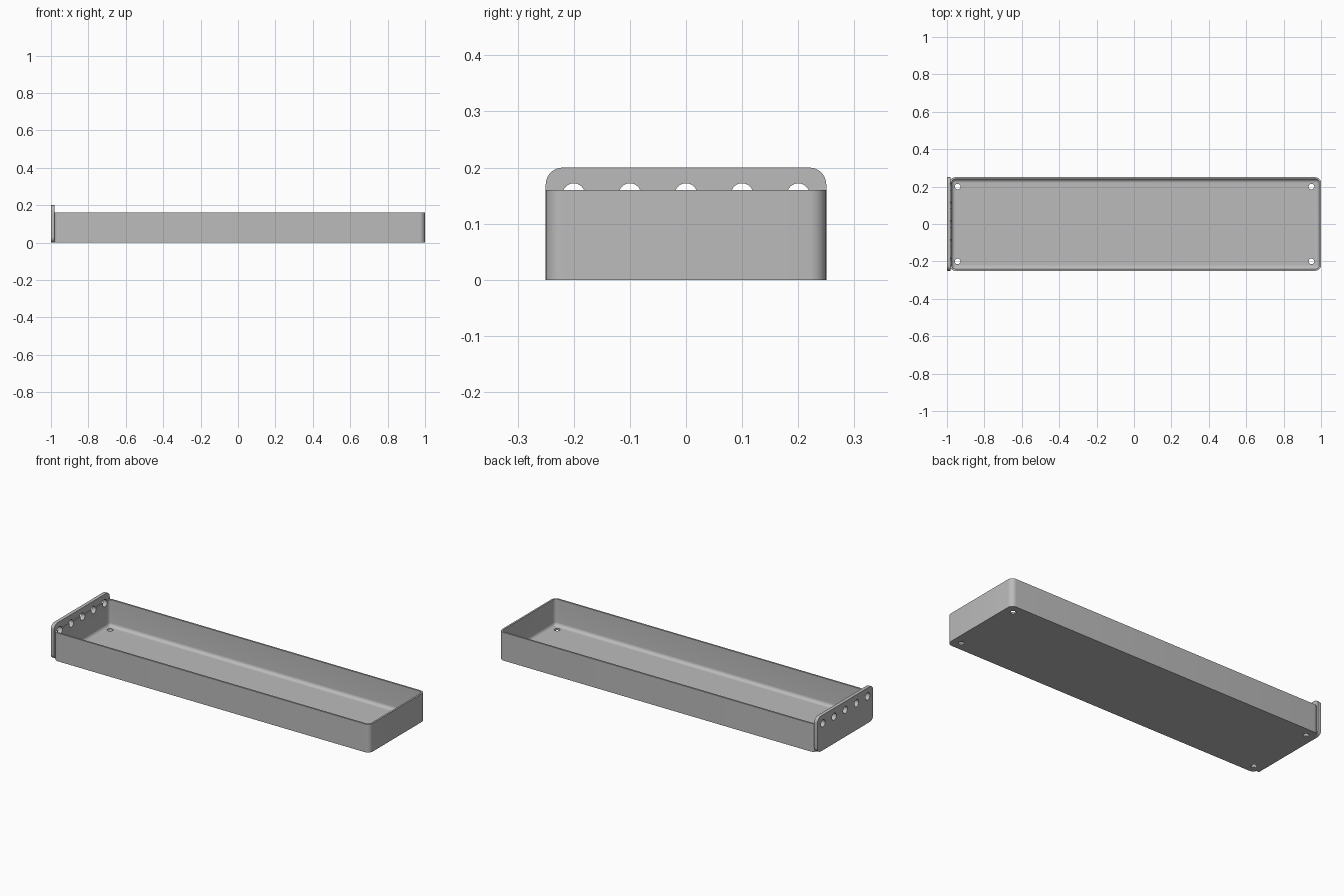
import bpy, bmesh
from math import sin, cos, pi, radians
from mathutils import Matrix

if "Cube" in bpy.data.objects:
    bpy.data.objects.remove(bpy.data.objects["Cube"])

grey = bpy.data.materials.new("plain grey")
grey.use_nodes = True
GREY = (0.5, 0.5, 0.5, 1)
grey.diffuse_color = GREY
grey.node_tree.nodes["Principled BSDF"].inputs["Base Color"].default_value = GREY


def rounded_rect(u0, u1, v0, v1, r, steps=8):
    corners = [(u1 - r, v1 - r), (u0 + r, v1 - r), (u0 + r, v0 + r), (u1 - r, v0 + r)]
    return [(cu + r * cos((q + i / steps) * pi / 2), cv + r * sin((q + i / steps) * pi / 2))
            for q, (cu, cv) in enumerate(corners) for i in range(steps + 1)]


def loft(name, rings):
    """Closed solid skinned through matching rings of points."""
    bm = bmesh.new()
    loops = [[bm.verts.new(p) for p in ring] for ring in rings]
    n = len(loops[0])
    for a, b in zip(loops, loops[1:]):
        for i in range(n):
            j = (i + 1) % n
            bm.faces.new((a[i], a[j], b[j], b[i]))
    bm.faces.new(loops[0][::-1])
    bm.faces.new(loops[-1])
    bmesh.ops.recalc_face_normals(bm, faces=bm.faces)
    mesh = bpy.data.meshes.new(name)
    bm.to_mesh(mesh)
    bm.free()
    mesh.materials.append(grey)
    ob = bpy.data.objects.new(name, mesh)
    bpy.context.collection.objects.link(ob)
    return ob


def hole_cutter(name, spots, radius, depth, turn):
    bm = bmesh.new()
    for spot in spots:
        bmesh.ops.create_cone(bm, cap_ends=True, segments=32, radius1=radius, radius2=radius,
                              depth=depth, matrix=Matrix.Translation(spot) @ turn)
    mesh = bpy.data.meshes.new(name)
    bm.to_mesh(mesh)
    bm.free()
    mesh.materials.append(grey)
    ob = bpy.data.objects.new(name, mesh)
    bpy.context.collection.objects.link(ob)
    ob.hide_render = True
    ob.hide_set(True)
    return ob


def cut(ob, cutter):
    mod = ob.modifiers.new("holes", "BOOLEAN")
    mod.operation, mod.solver, mod.object = "DIFFERENCE", "EXACT", cutter


X0, X1, Y, H = -0.985, 1.0, 0.25, 0.16
WALL, FLOOR, CORNER, FILLET = 0.01, 0.01, 0.03, 0.0195


def tray_ring(inset, z):
    return [(x, y, z) for x, y in
            rounded_rect(X0 + inset, X1 - inset, -Y + inset, Y - inset, CORNER - inset)]


# Open tray with a rounded inner floor edge
rings = [tray_ring(0, 0), tray_ring(0, H), tray_ring(WALL, H)]
for i in range(9):
    a = i / 8 * pi / 2
    rings.append(tray_ring(WALL + FILLET * (1 - cos(a)), FLOOR + FILLET * (1 - sin(a))))
tray = loft("tray", rings)

# Taller end plate
outline = rounded_rect(-Y, Y, 0, 0.2, 0.03)
plate = loft("end_plate", [[(x, y, z) for y, z in outline] for x in (-1, -0.98)])

# Row of round holes through the end, and four screw holes in the floor
end_holes = hole_cutter("end_hole_cutter", [(-0.98, y / 10, 0.152) for y in range(-2, 3)],
                        0.02, 0.1, Matrix.Rotation(pi / 2, 4, "Y"))
floor_holes = hole_cutter("floor_hole_cutter",
                          [(x, y, 0) for x in (-0.943, 0.949) for y in (-0.2, 0.2)],
                          0.015, 0.1, Matrix.Identity(4))
cut(tray, end_holes)
cut(tray, floor_holes)
cut(plate, end_holes)

# Apply the cuts, then smooth the rounded surfaces
for ob in (tray, plate):
    bpy.ops.object.select_all(action="DESELECT")
    ob.select_set(True)
    bpy.context.view_layer.objects.active = ob
    for mod in list(ob.modifiers):
        bpy.ops.object.modifier_apply(modifier=mod.name)
    bpy.ops.object.shade_smooth_by_angle(angle=radians(35))
for cutter in (end_holes, floor_holes):
    bpy.data.objects.remove(cutter)
